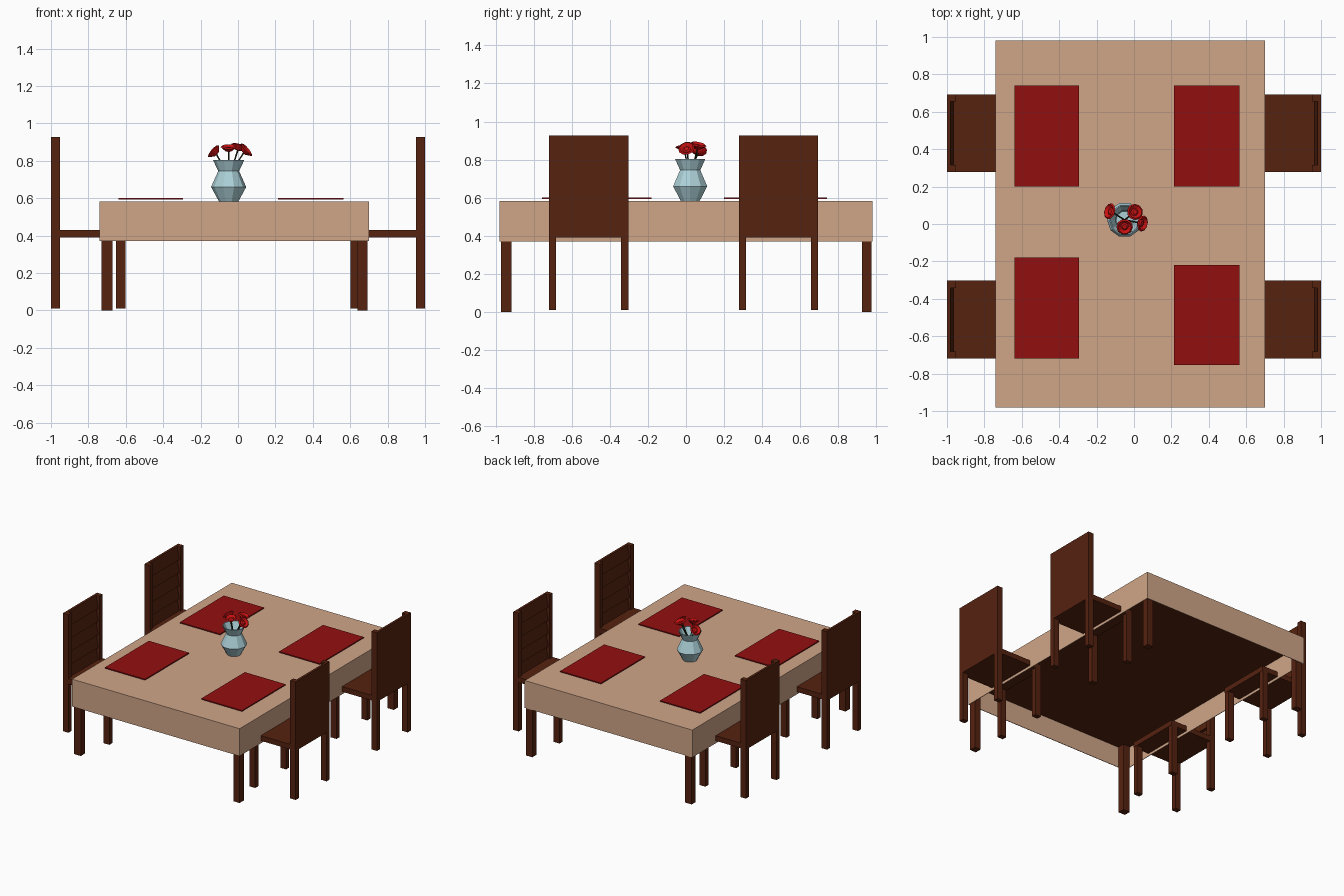
import bpy, bmesh, math
from mathutils import Vector

if "Cube" in bpy.data.objects:
    bpy.data.objects.remove(bpy.data.objects["Cube"])


def material(name, rgb):
    m = bpy.data.materials.new(name)
    m.diffuse_color = (*rgb, 1)
    m.use_nodes = True
    m.node_tree.nodes["Principled BSDF"].inputs["Base Color"].default_value = m.diffuse_color
    return m


WOOD = material("dark_wood", (0.092, 0.016, 0.005))
CLOTH = material("tan_cloth", (0.63, 0.38, 0.25))
MAT = material("mat_red", (0.29, 0.0045, 0.005))
GLASS = material("pale_blue", (0.41, 0.63, 0.68))
PETAL = material("petal_red", (0.60, 0.006, 0.006))
STEM = material("stem_green", (0.015, 0.03, 0.008))


def finish(bm, name, mat):
    bmesh.ops.recalc_face_normals(bm, faces=bm.faces)
    me = bpy.data.meshes.new(name)
    bm.to_mesh(me)
    bm.free()
    me.materials.append(mat)
    ob = bpy.data.objects.new(name, me)
    bpy.context.collection.objects.link(ob)
    return ob


def box(name, xs, ys, zs, mat, open_bottom=False):
    bm = bmesh.new()
    bmesh.ops.create_cube(bm, size=1)
    for v in bm.verts:
        for i, r in enumerate((xs, ys, zs)):
            v.co[i] = (r[0] + r[1]) / 2 + v.co[i] * abs(r[1] - r[0])
    ob = finish(bm, name, mat)
    if open_bottom:
        bm = bmesh.new()
        bm.from_mesh(ob.data)
        bm.normal_update()
        bmesh.ops.delete(bm, geom=[f for f in bm.faces if f.normal.z < -0.5], context='FACES')
        bm.to_mesh(ob.data)
        bm.free()
    return ob


def prism(name, profile, ys, mat):
    # x-z outline extruded along y
    bm = bmesh.new()
    f = bm.faces.new([bm.verts.new((x, ys[0], z)) for x, z in profile])
    ext = bmesh.ops.extrude_face_region(bm, geom=[f])["geom"]
    bmesh.ops.translate(bm, vec=(0, ys[1] - ys[0], 0),
                        verts=[e for e in ext if isinstance(e, bmesh.types.BMVert)])
    return finish(bm, name, mat)


def lathe(name, profile, sides, mat, origin, axis=(0, 0, 1)):
    # closed (r, z) outline starting and ending on the axis
    rot = Vector(axis).to_track_quat('Z', 'Y')
    bm = bmesh.new()
    rings = []
    for r, z in profile:
        n = 1 if r == 0 else sides
        rings.append([bm.verts.new(Vector(origin) + rot @ Vector(
            (r * math.cos(math.tau * i / sides), r * math.sin(math.tau * i / sides), z)))
            for i in range(n)])
    for a, b in zip(rings, rings[1:]):
        for i in range(sides):
            j = (i + 1) % sides
            if len(a) == 1:
                bm.faces.new((a[0], b[i], b[j]))
            elif len(b) == 1:
                bm.faces.new((a[i], a[j], b[0]))
            else:
                bm.faces.new((a[i], a[j], b[j], b[i]))
    return finish(bm, name, mat)


# table: cloth shell, top board, legs
cloth = box("tablecloth", (-0.74, 0.70), (-0.98, 0.98), (0.37, 0.583), CLOTH, True)
solid = cloth.modifiers.new("thickness", 'SOLIDIFY')
solid.thickness = 0.006
solid.offset = -1
box("table_top", (-0.733, 0.693), (-0.973, 0.973), (0.53, 0.576), WOOD)
for xs in ((-0.73, -0.672), (0.64, 0.693)):
    for ys in ((-0.97, -0.917), (0.923, 0.973)):
        box("table_leg", xs, ys, (0, 0.54), WOOD)

# chairs: seat, legs, posts, back panel with louvred rails
for s in (-1, 1):
    for y0, y1 in ((-0.72, -0.303), (0.278, 0.693)):
        box("chair_seat", (s * 1.0, s * 0.60), (y0, y1), (0.39, 0.43), WOOD)
        for ys in ((y0, y0 + 0.038), (y1 - 0.038, y1)):
            box("chair_front_leg", (s * 0.652, s * 0.602), ys, (0.01, 0.40), WOOD)
            box("chair_back_post", (s * 1.0, s * 0.953), ys, (0.01, 0.927), WOOD)
        outline = [(s * 1.0, 0.927), (s * 1.0, 0.39)]
        rails = 5
        step = (0.927 - 0.42) / rails
        for i in range(rails):
            z = 0.42 + i * step
            outline += [(s * 0.962, z + 0.002), (s * 0.982, z + step)]
        prism("chair_back_panel", outline, (y0 + 0.036, y1 - 0.036), WOOD)

# placemats
for xs, ys in (((-0.64, -0.295), (0.20, 0.74)), ((-0.64, -0.295), (-0.72, -0.18)),
               ((0.213, 0.563), (0.20, 0.74)), ((0.213, 0.563), (-0.755, -0.22))):
    box("placemat", xs, ys, (0.594, 0.602), MAT)

# vase with open mouth
cx, cy = -0.05, 0.022
lathe("vase", [(0, 0.583), (0.052, 0.583), (0.094, 0.66), (0.056, 0.745), (0.083, 0.803),
               (0.077, 0.803), (0.05, 0.745), (0.086, 0.66), (0.046, 0.592), (0, 0.592)],
      10, GLASS, (cx, cy, 0))

# flowers: cupped heads on bent stems
heads = [((0.002, 0.062, 0.865), (0.25, 0.2, 1)), ((-0.05, -0.012, 0.86), (0.0, -0.25, 1)),
         ((-0.12, 0.065, 0.842), (-0.9, 0.25, 0.8)), ((0.035, 0.005, 0.85), (0.9, -0.2, 0.75))]
for pos, axis in heads:
    lathe("flower_head", [(0, -0.012), (0.018, -0.008), (0.044, 0.014), (0.036, 0.02),
                          (0.02, 0.006), (0.012, 0.012), (0, 0.012)], 10, PETAL, pos, axis)
    p = Vector(pos)
    base = Vector((cx, cy, 0.60))
    neck = Vector((cx, cy, 0.77)).lerp(Vector((p.x, p.y, 0.77)), 0.4)
    for a, b in ((base, neck), (neck, p)):
        d = b - a
        lathe("flower_stem", [(0, 0), (0.004, 0), (0.004, d.length), (0, d.length)],
              6, STEM, a, d)
